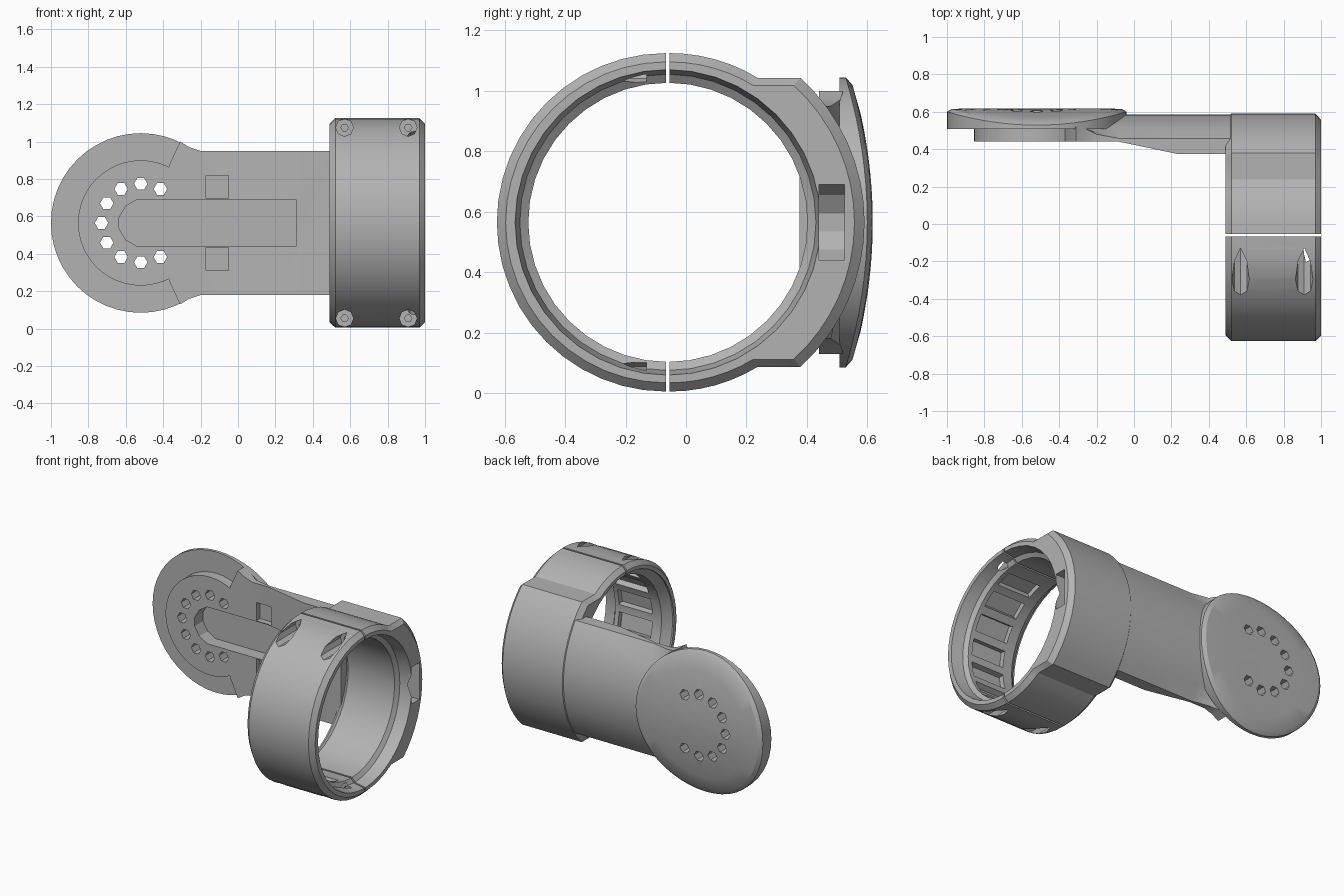
import bpy, bmesh
from math import sin, cos, pi, sqrt, radians, asin

cube = bpy.data.objects.get("Cube")
if cube:
    bpy.data.objects.remove(cube, do_unlink=True)

grey = bpy.data.materials.new("mid_grey")
grey.use_nodes = True
grey.diffuse_color = (0.45, 0.45, 0.45, 1)
grey.node_tree.nodes["Principled BSDF"].inputs["Base Color"].default_value = (0.45, 0.45, 0.45, 1)

CY, CZ = -0.06, 0.565      # ring axis
DX = -0.52                 # disc centre
X0, X1 = 0.49, 1.0         # ring ends
R_OUT, R_BACK, HALF_FLAT = 0.56, 0.645, 0.478


def loft(name, sections):
    """Join equal closed loops into a capped solid."""
    bm = bmesh.new()
    loops = [[bm.verts.new(p) for p in s] for s in sections]
    n = len(loops[0])
    for a, b in zip(loops, loops[1:]):
        for i in range(n):
            j = (i + 1) % n
            bm.faces.new((a[i], a[j], b[j], b[i]))
    bm.faces.new(loops[0])
    bm.faces.new(loops[-1])
    bmesh.ops.recalc_face_normals(bm, faces=bm.faces)
    mesh = bpy.data.meshes.new(name)
    bm.to_mesh(mesh)
    bm.free()
    mesh.materials.append(grey)
    ob = bpy.data.objects.new(name, mesh)
    bpy.context.collection.objects.link(ob)
    return ob


def rod(name, x, z, r, y0, y1, sides):
    """Cylinder along y."""
    angles = [2 * pi * i / sides for i in range(sides)]
    return loft(name, [[(x + r * cos(a), y, z + r * sin(a)) for a in angles] for y in (y0, y1)])


def slab(name, outline, y0, y1):
    """Prism along y from an x-z outline."""
    return loft(name, [[(x, y, z) for x, z in outline] for y in (y0, y1)])


def box(name, xa, xb, ya, yb, za, zb):
    return slab(name, [(xa, za), (xb, za), (xb, zb), (xa, zb)], ya, yb)


def cut(ob, cutters):
    for c in cutters:
        m = ob.modifiers.new("cut", "BOOLEAN")
        m.operation, m.solver, m.object = "DIFFERENCE", "EXACT", c
    bpy.context.view_layer.update()
    finished = bpy.data.meshes.new_from_object(
        ob.evaluated_get(bpy.context.evaluated_depsgraph_get()))
    ob.modifiers.clear()
    ob.data = finished


def arc(r, a0, a1, n):
    """Arc in y-z offsets from the ring axis, angle measured from +y."""
    return [(r * cos(a0 + (a1 - a0) * i / n), r * sin(a0 + (a1 - a0) * i / n)) for i in range(n + 1)]


def chamfered(name, profile):
    """Extrude a y-z profile across the ring width with chamfered ends."""
    ends = [(X0, 0.948), (X0 + 0.03, 1), (X1 - 0.03, 1), (X1, 0.948)]
    gap = 0.006 if sum(p[0] for p in profile) > 0 else -0.006
    return loft(name, [[(x, CY + gap + y * s, CZ + z * s) for y, z in profile] for x, s in ends])


# Clamp halves
front_half = chamfered("clamp_front_half", arc(R_OUT, pi / 2, 1.5 * pi, 24))
t = asin(HALF_FLAT / R_OUT)
f = asin(HALF_FLAT / R_BACK)
back_half = chamfered("clamp_back_half", arc(R_OUT, -pi / 2, -t, 6)
                      + arc(R_BACK, -f, f, 16) + arc(R_OUT, t, pi / 2, 6))

# Arm: curved back, flat stepped front
sections = []
for x, front, half, least in [(-0.37, 0.44, 0.305, 0.52), (-0.31, 0.44, 0.435, 0.52),
                              (-0.26, 0.44, 0.405, 0.51), (-0.2, 0.44, 0.385, 0.48),
                              (-0.08, 0.44, 0.385, 0.45), (0.23, 0.375, 0.385, 0),
                              (0.515, 0.375, 0.385, 0)]:
    zs = [half * (i / 8 - 1) for i in range(17)]
    back = [(x, max(CY + sqrt(R_BACK ** 2 - z * z), least), CZ + z) for z in zs]
    sections.append([(x, front, CZ - half)] + back + [(x, front, CZ + half)])
arm = loft("arm", sections)

# Disc with a domed back, and its raised front step
rings = [(0.48, None), (0.48, 0.018), (0.455, 0.003), (0.36, 0), (0.24, 0), (0.12, 0), (0.03, 0)]
sections = []
for r, drop in rings:
    loop = []
    for i in range(48):
        a = 2 * pi * i / 48
        z = r * sin(a)
        y = 0.508 if drop is None else 0.618 - drop - 0.31 * z * z
        loop.append((DX + r * cos(a), y, CZ + z))
    sections.append(loop)
disc = loft("disc", sections)
step = rod("disc_step", DX, CZ, 0.335, 0.44, 0.52, 48)

# Cutters: clamp bore
bore = loft("bore_cutter", [[(x, CY + y, CZ + z) for y, z in arc(r, 0, 2 * pi * 39 / 40, 39)]
                            for x, r in [(0.45, 0.51), (0.5, 0.51), (0.55, 0.462), (0.9, 0.462),
                                         (0.92, 0.49), (0.97, 0.5), (1.05, 0.515)]])

# Cutters: grip recesses inside the front half
recesses = []
for i in range(8):
    a = pi + radians(-70 + 20 * i)
    c, s = cos(a), sin(a)
    corners = [(0.43, -0.055), (0.495, -0.055), (0.495, 0.055), (0.43, 0.055)]
    recesses.append(loft("recess_cutter", [[(x, CY + r * c - w * s, CZ + r * s + w * c)
                                            for r, w in corners] for x in (0.62, 0.87)]))

# Cutters: clamp screws
heads, shafts = [], []
for x in (0.57, 0.91):
    for side in (-1, 1):
        z = CZ + side * 0.51
        heads.append(rod("head_cutter", x, z, 0.047, -0.7, -0.13, 8))
        shafts.append(rod("shaft_cutter", x, z, 0.02, -0.2, 0.08, 6))

# Cutters: cable channel, tunnel and nut pockets
half = [(0.31, 0.125), (-0.54, 0.125), (-0.6, 0.09), (-0.635, 0.03)]
outline = [(x, CZ + z) for x, z in half] + [(x, CZ - z) for x, z in reversed(half)]
channel = slab("channel_cutter", outline, 0.3, 0.53)
tunnel = box("tunnel_cutter", 0.2, 1.1, 0.44, 0.525, CZ - 0.125, CZ + 0.125)
pockets = [box("pocket_cutter", -0.17, -0.05, 0.3, 0.48, CZ + a, CZ + b)
           for a, b in [(0.13, 0.255), (-0.255, -0.13)]]

# Cutters: holes around the disc
holes = [rod("hole_cutter", DX + 0.21 * cos(a), CZ + 0.21 * sin(a), 0.036, 0.3, 0.7, 6)
         for a in [radians(60 + 30 * i) for i in range(9)]]

cut(front_half, [bore] + recesses + heads + shafts)
cut(back_half, [bore, tunnel] + shafts)
cut(arm, [channel, tunnel] + pockets + holes)
cut(disc, [channel] + holes)
cut(step, [channel] + pockets + holes)

for c in [bore, channel, tunnel] + recesses + heads + shafts + pockets + holes:
    bpy.data.objects.remove(c, do_unlink=True)

bpy.ops.object.select_all(action="DESELECT")
for ob in (front_half, back_half, arm, disc, step):
    ob.select_set(True)
    bpy.context.view_layer.objects.active = ob
bpy.ops.object.shade_smooth_by_angle(angle=radians(28))
